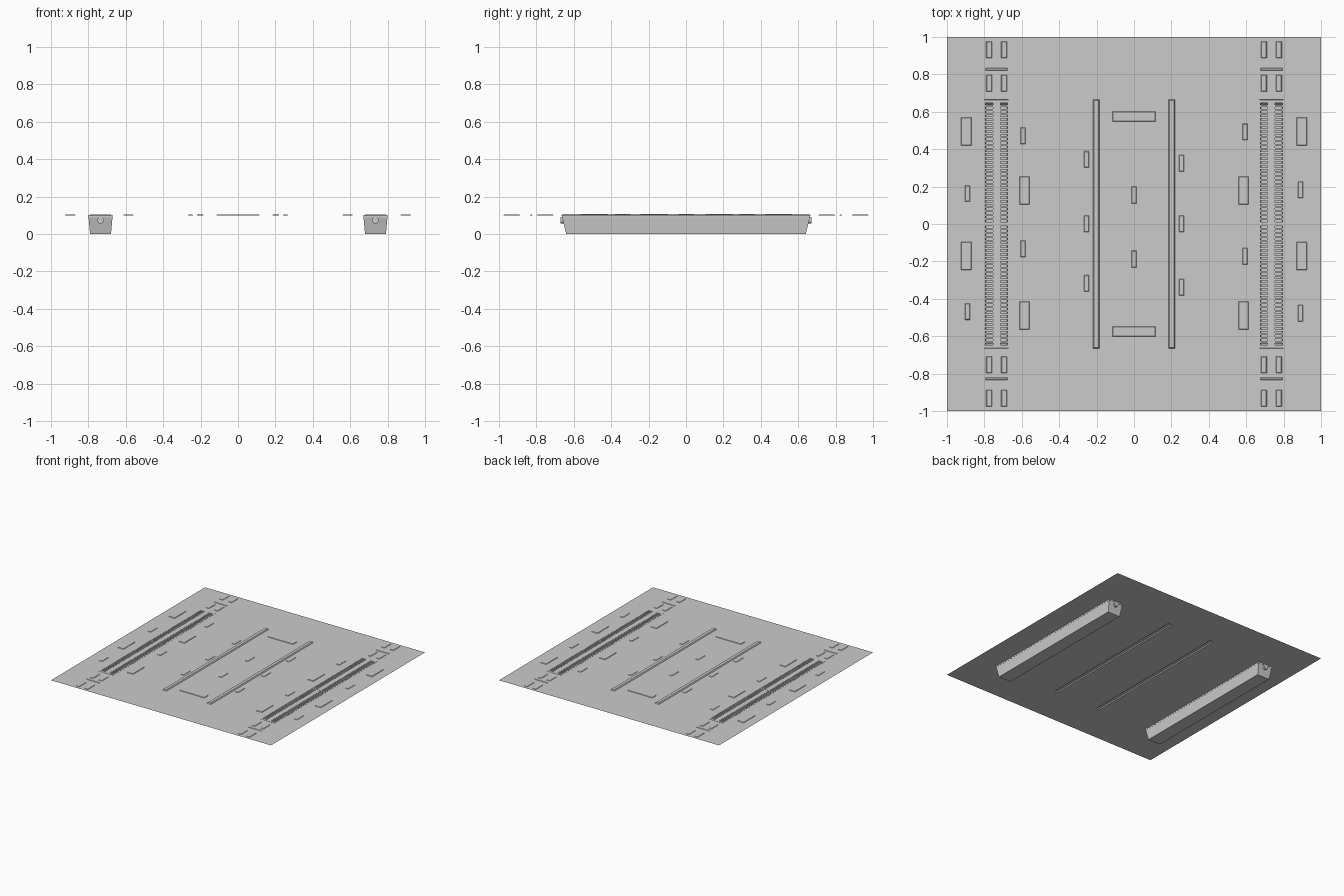
import bpy, bmesh

if "Cube" in bpy.data.objects:
    bpy.data.objects.remove(bpy.data.objects["Cube"])

Z = 0.1  # floor level


def make(name, bm):
    bmesh.ops.recalc_face_normals(bm, faces=bm.faces)
    me = bpy.data.meshes.new(name)
    bm.to_mesh(me)
    bm.free()
    ob = bpy.data.objects.new(name, me)
    bpy.context.collection.objects.link(ob)
    return ob


def sheet(name, xs, ys, is_hole, z):
    """Flat grid of faces with rectangular openings left out."""
    bm = bmesh.new()
    v = {(i, j): bm.verts.new((x, y, z)) for i, x in enumerate(xs) for j, y in enumerate(ys)}
    for i in range(len(xs) - 1):
        for j in range(len(ys) - 1):
            if not is_hole(i, j):
                bm.faces.new((v[i, j], v[i + 1, j], v[i + 1, j + 1], v[i, j + 1]))
    loose = [p for p in bm.verts if not p.link_faces]
    bmesh.ops.delete(bm, geom=loose, context='VERTS')
    ob = make(name, bm)
    if ob.data.polygons[0].normal.z < 0:
        ob.data.flip_normals()
    return ob


def frustum(name, x, y, top, bottom, z0, z1, skip=None):
    """Tapered box; skip leaves out the 'top' or 'bottom' face."""
    bm = bmesh.new()
    rings = []
    for (hx, hy), z in ((bottom, z0), (top, z1)):
        rings.append([bm.verts.new((x + a * hx, y + b * hy, z))
                      for a, b in ((-1, -1), (1, -1), (1, 1), (-1, 1))])
    lo, hi = rings
    for k in range(4):
        n = (k + 1) % 4
        bm.faces.new((lo[k], lo[n], hi[n], hi[k]))
    if skip != 'bottom':
        bm.faces.new(lo[::-1])
    if skip != 'top':
        bm.faces.new(hi)
    return make(name, bm)


def pad(name, x, y, w, l, h=0.004):
    frustum(name, x, y, (w / 2 - 0.003, l / 2 - 0.003), (w / 2, l / 2), Z, Z + h, 'bottom')


# Floor sheet with openings for drains and rails
xs = [-1, -0.80, -0.67, -0.22, -0.185, 0.185, 0.22, 0.67, 0.80, 1]
sheet("floor_sheet", xs, [-1, -0.665, 0.665, 1], lambda i, j: j == 1 and i % 2 == 1, Z)

for s, side in ((-1, "left"), (1, "right")):
    cx = s * 0.735

    # Drain trough hanging below the floor
    frustum(side + "_drain_trough", cx, 0, (0.065, 0.665), (0.056, 0.64), 0, Z, 'top')

    # Two slotted grates per trough, meeting in the middle
    gx = [cx + d for d in (-0.065, -0.058, -0.02, 0.02, 0.058, 0.065)]
    for e, end in ((-1, "front"), (1, "back")):
        n, start, pitch = 31, 0.012, 0.0208
        ys = [0.001]
        for k in range(n):
            ys += [start + k * pitch, start + k * pitch + 0.010]
        ys = sorted(e * y for y in ys + [0.664])
        g = sheet(side + "_" + end + "_grate", gx, ys,
                  lambda i, j: i in (1, 3) and j % 2 == 1, Z + 0.001)
        m = g.modifiers.new("thickness", 'SOLIDIFY')
        m.thickness = 0.012
        m.offset = -1

        # Outlet stub on the trough end
        bpy.ops.mesh.primitive_cylinder_add(vertices=16, radius=0.018, depth=0.022,
                                            location=(cx, e * 0.66, 0.073),
                                            rotation=(1.570796, 0, 0))
        bpy.context.object.name = side + "_" + end + "_outlet"

        # Marker plates beyond the drain ends
        for y in (0.932, 0.752):
            for dx in (-0.04, 0.04):
                pad(side + "_" + end + "_end_plate", cx + dx, e * y, 0.03, 0.088, 0.003)
        pad(side + "_" + end + "_end_bar", cx, e * 0.828, 0.12, 0.014, 0.003)

    # Raised rail, open underneath
    frustum(side + "_rail", s * 0.2025, 0, (0.012, 0.66), (0.0175, 0.665), Z, Z + 0.008, 'bottom')

    # Large plates on both sides of the drain
    for x, y in ((0.897, 0.495), (0.897, -0.17), (0.586, 0.178), (0.586, -0.49)):
        pad(side + "_large_plate", s * x, y, 0.055, 0.15)

    # Small plates between the large ones and along the rails
    off = 0.0 if s < 0 else 0.02
    for x, y in ((0.89, 0.163 + off), (0.89, -0.468 - off / 2),
                 (0.594, 0.472 + off), (0.594, -0.133 - off * 2),
                 (0.254, 0.345 - off), (0.254, 0.002), (0.254, -0.318 - off)):
        pad(side + "_small_plate", s * x, y, 0.028, 0.088, 0.003)

# Centre plates
for e in (-1, 1):
    pad("centre_wide_plate", 0, e * 0.575, 0.23, 0.052)
for y in (0.155, -0.188):
    pad("centre_small_plate", 0, y, 0.026, 0.09, 0.003)
